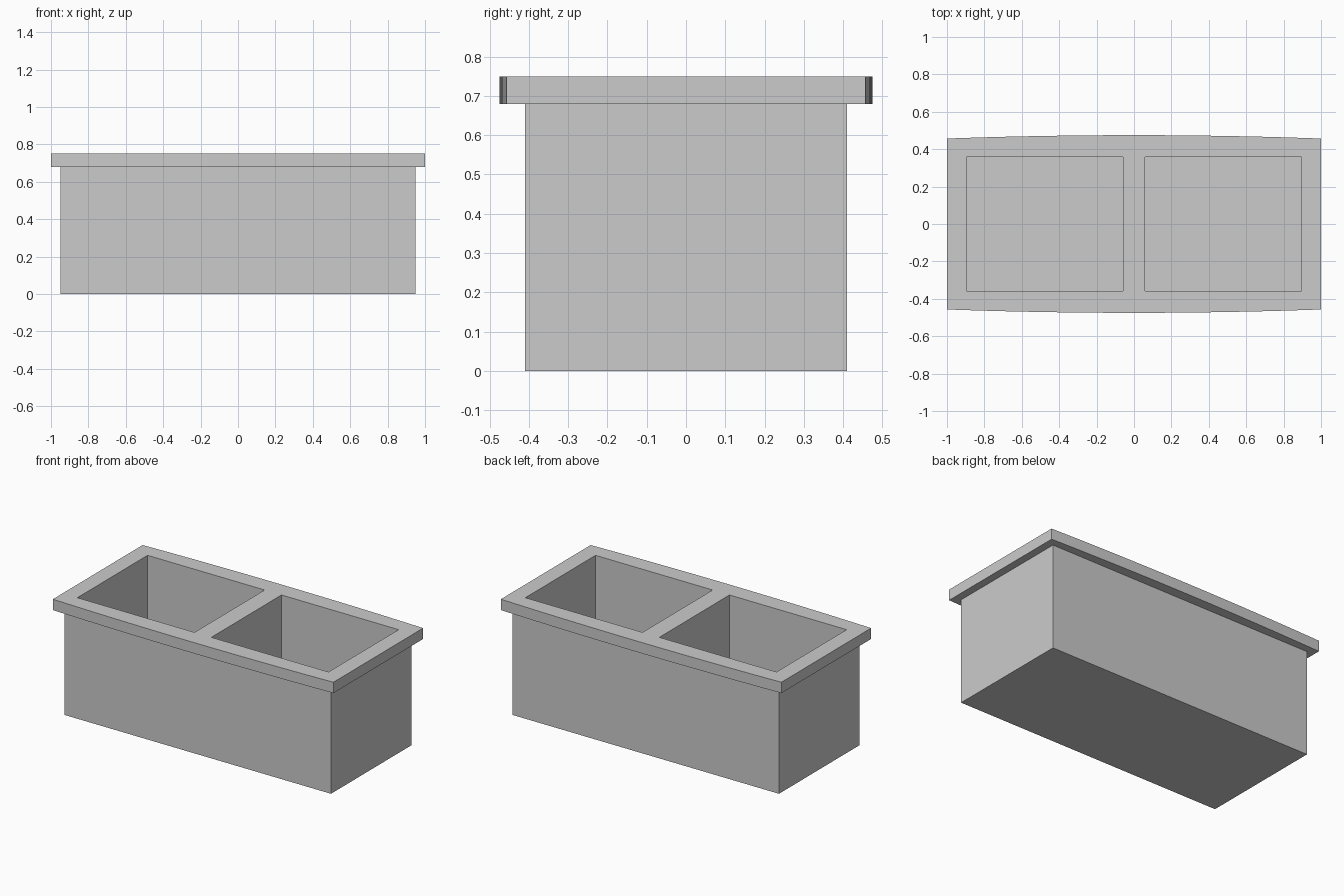
import bpy
import bmesh

cube = bpy.data.objects.get("Cube")
if cube:
    bpy.data.objects.remove(cube, do_unlink=True)

HALF_X, HALF_Y = 0.95, 0.41
RIM_Z, TOP_Z = 0.68, 0.75
FLOOR_Z = 0.055

stone = bpy.data.materials.new("grey_stone")
stone.use_nodes = True
colour = (0.6, 0.6, 0.6, 1)
stone.diffuse_color = colour
stone.node_tree.nodes["Principled BSDF"].inputs["Base Color"].default_value = colour


def prism(name, outline, z0, z1):
    """Extrude a flat outline from z0 up to z1."""
    bm = bmesh.new()
    base = bm.faces.new([bm.verts.new((x, y, z0)) for x, y in outline])
    walls = bmesh.ops.extrude_face_region(bm, geom=[base], use_keep_orig=True)
    top = [v for v in walls["geom"] if isinstance(v, bmesh.types.BMVert)]
    bmesh.ops.translate(bm, verts=top, vec=(0, 0, z1 - z0))
    bmesh.ops.recalc_face_normals(bm, faces=bm.faces)
    mesh = bpy.data.meshes.new(name)
    bm.to_mesh(mesh)
    bm.free()
    mesh.materials.append(stone)
    obj = bpy.data.objects.new(name, mesh)
    bpy.context.collection.objects.link(obj)
    return obj


def rectangle(x0, x1, y):
    return [(x0, -y), (x1, -y), (x1, y), (x0, y)]


def combine(target, helper, operation):
    """Apply a boolean and discard the helper."""
    mod = target.modifiers.new(operation, 'BOOLEAN')
    mod.operation = operation
    mod.solver = 'EXACT'
    mod.object = helper
    bpy.context.view_layer.objects.active = target
    bpy.ops.object.modifier_apply(modifier=mod.name)
    bpy.data.objects.remove(helper, do_unlink=True)


# Rectangular trough body
trough = prism("double_basin", rectangle(-HALF_X, HALF_X, HALF_Y), 0, TOP_Z - 0.03)

# Overhanging rim, gently bowed along its front and back
steps = 12
front = []
for i in range(steps + 1):
    x = -1 + 2 * i / steps
    front.append((x, -0.457 - 0.018 * (1 - x * x)))
outline = front + [(-x, -y) for x, y in front]
combine(trough, prism("rim", outline, RIM_Z, TOP_Z), 'UNION')

# Two open basins, divided by a central wall
for side in (-1, 1):
    x0, x1 = sorted((side * 0.06, side * 0.895))
    cutter = prism("basin_cutter", rectangle(x0, x1, 0.357), FLOOR_Z, TOP_Z + 0.1)
    cutter.hide_render = True
    combine(trough, cutter, 'DIFFERENCE')
